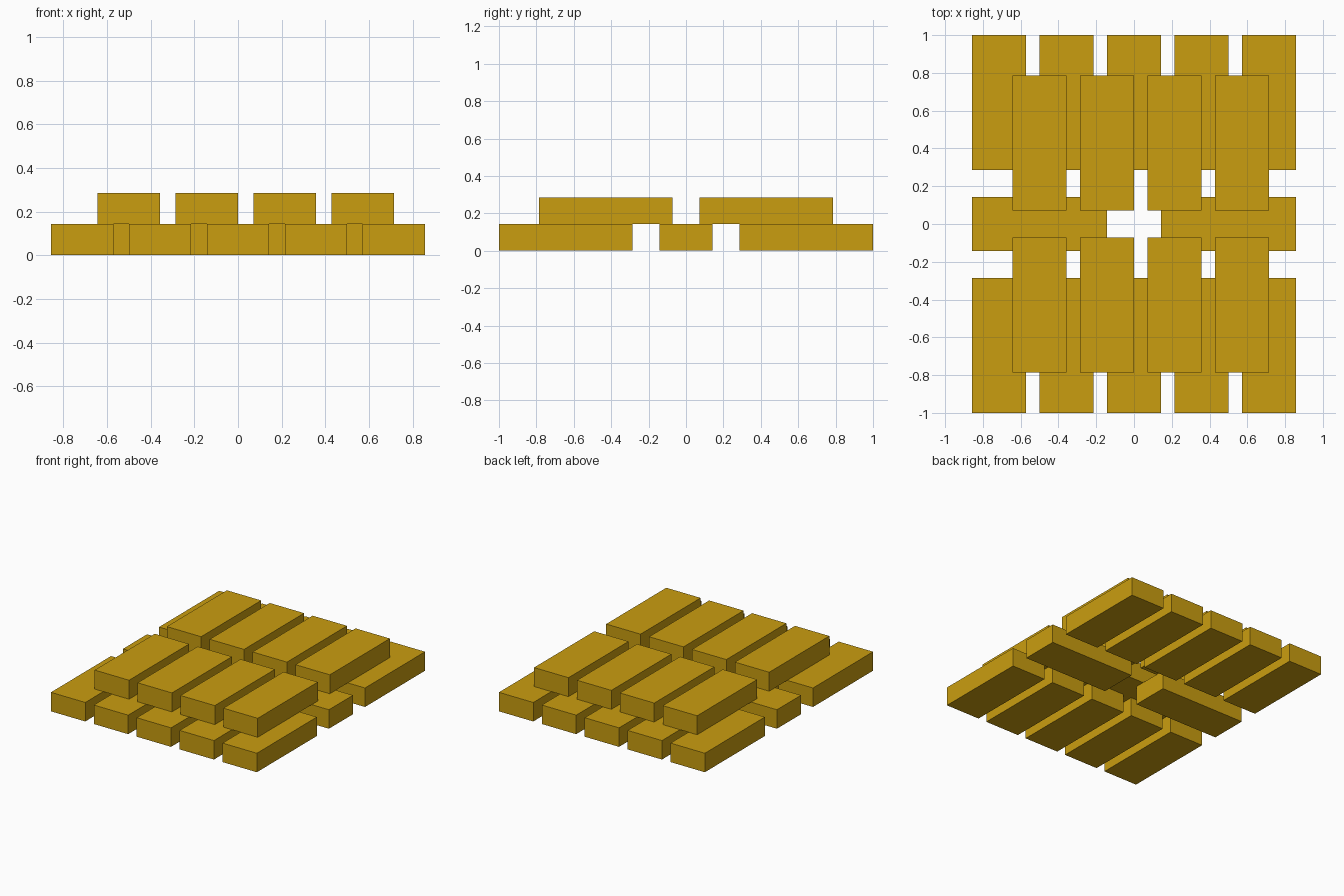
import bpy

if "Cube" in bpy.data.objects:
    bpy.data.objects.remove(bpy.data.objects["Cube"])

U = 1 / 14                      # layout module
W, L, H = 4 * U, 10 * U, 2 * U  # brick width, length, height

gold = bpy.data.materials.new("gold")
gold.diffuse_color = (0.59, 0.34, 0.005, 1)
gold.use_nodes = True
gold.node_tree.nodes["Principled BSDF"].inputs["Base Color"].default_value = gold.diffuse_color


def bar(name, x, y, layer, crosswise=False):
    """One gold bar centred at x, y (in modules) on the given layer."""
    bpy.ops.mesh.primitive_cube_add(size=1, location=(x * U, y * U, (layer + 0.5) * H))
    ob = bpy.context.object
    ob.name = name
    ob.scale = (L, W, H) if crosswise else (W, L, H)
    bpy.ops.object.transform_apply(location=False, rotation=False, scale=True)
    ob.data.materials.append(gold)


for side, label in ((-1, "front"), (1, "back")):
    # bottom layer: five bars per row
    for i in range(5):
        bar(f"bottom_{label}_bar_{i + 1}", -10 + 5 * i, 9 * side, 0)
    # top layer: four bars per row
    for i in range(4):
        bar(f"top_{label}_bar_{i + 1}", -7 + 5 * i, 6 * side, 1)

# crosswise bars between the bottom rows
bar("left_cross_bar", -7, 0, 0, True)
bar("right_cross_bar", 7, 0, 0, True)
